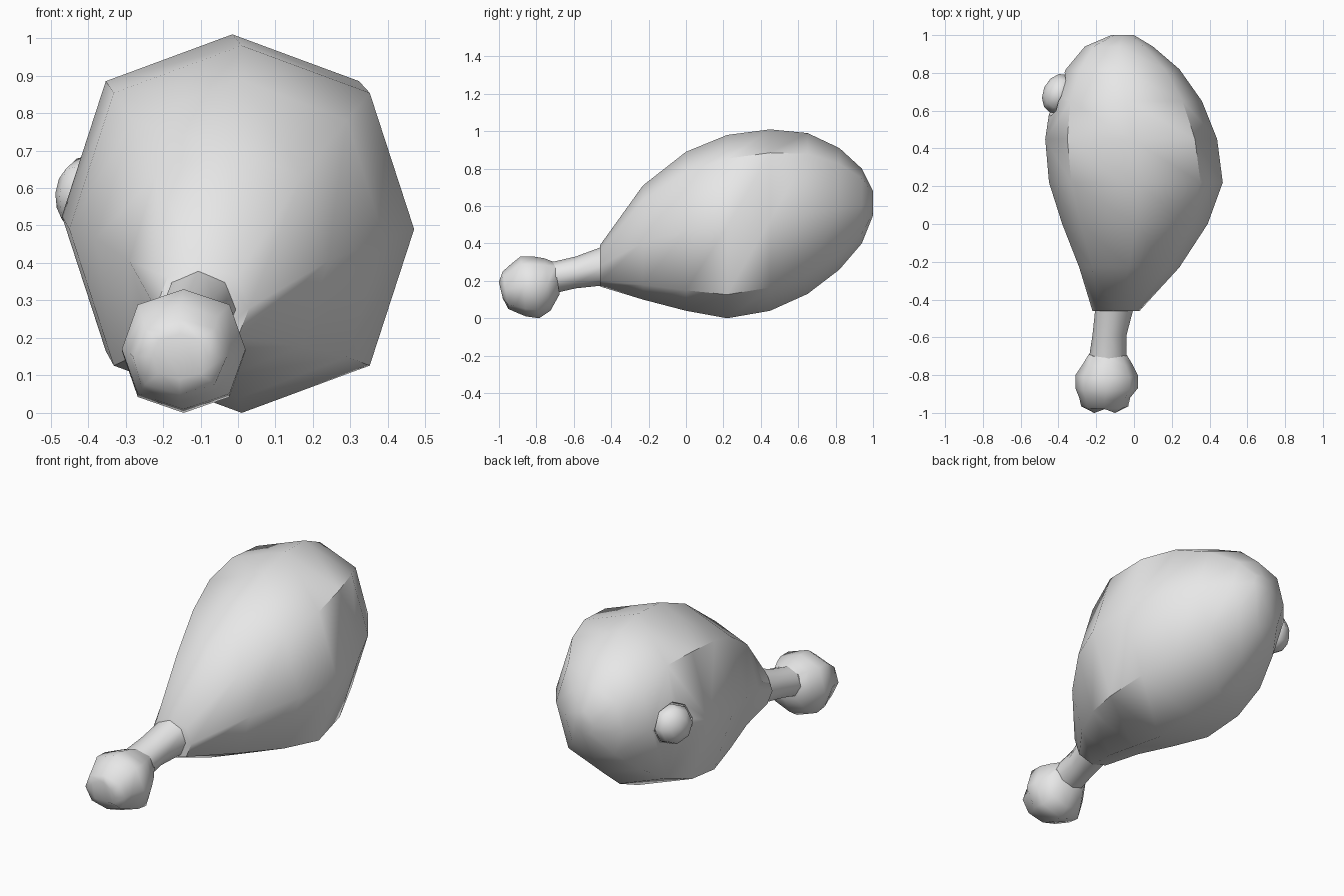
import bpy, bmesh, math
from mathutils import Vector

cube = bpy.data.objects.get("Cube")
if cube:
    bpy.data.objects.remove(cube)

grey = bpy.data.materials.new("plain grey")
grey.use_nodes = True
grey.diffuse_color = (0.8, 0.8, 0.8, 1)
grey.node_tree.nodes["Principled BSDF"].inputs["Base Color"].default_value = (0.8, 0.8, 0.8, 1)

SIDES = 8


def smooth(obj, degrees):
    bpy.ops.object.select_all(action="DESELECT")
    obj.select_set(True)
    bpy.context.view_layer.objects.active = obj
    bpy.ops.object.shade_smooth_by_angle(angle=math.radians(degrees))


def finish(name, bm):
    bmesh.ops.recalc_face_normals(bm, faces=bm.faces)
    mesh = bpy.data.meshes.new(name)
    bm.to_mesh(mesh)
    bm.free()
    mesh.materials.append(grey)
    obj = bpy.data.objects.new(name, mesh)
    bpy.context.collection.objects.link(obj)
    return obj


def loft(name, rows, square=1.05, lean=0.0, notch=0.0):
    """Eight-sided skin along y; each row is y, left, right, bottom, top."""
    bm = bmesh.new()
    rings = []
    for y, x0, x1, z0, z1 in rows:
        ring = []
        for k in range(SIDES):
            a = math.tau * k / SIDES
            f = square if k % 2 else 1
            ring.append(bm.verts.new(((x0 + x1) / 2 + f * math.cos(a) * (x1 - x0) / 2,
                                      y - lean * math.sin(a),
                                      (z0 + z1) / 2 + f * math.sin(a) * (z1 - z0) / 2)))
        rings.append(ring)
    for a, b in zip(rings, rings[1:]):
        for k in range(SIDES):
            j = (k + 1) % SIDES
            bm.faces.new((a[k], a[j], b[j], b[k]))
    bm.faces.new(rings[-1])
    first = rings[0]
    if notch:
        # two lobes meeting in an upright crease
        first[2].co.y += notch
        first[6].co.y += notch
        bm.faces.new(first[2:7])
        bm.faces.new(first[6:] + first[:3])
    else:
        bm.faces.new(first)
    return finish(name, bm)


# Meat
meat = loft("meat", [
    (-0.46, -0.22, 0.03, 0.17, 0.39),
    (-0.23, -0.29, 0.24, 0.10, 0.71),
    (0.0, -0.38, 0.39, 0.04, 0.89),
    (0.22, -0.45, 0.47, 0.0, 0.98),
    (0.45, -0.47, 0.44, 0.04, 1.01),
    (0.65, -0.44, 0.36, 0.13, 0.99),
    (0.82, -0.36, 0.24, 0.26, 0.91),
    (0.94, -0.26, 0.1, 0.4, 0.8),
    (1.0, -0.12, 0.0, 0.55, 0.68)])

# Socket sunk into the meat around the far end of the bone
outward = Vector((-0.9, 0.4, 0.08)).normalized()
turn = outward.to_track_quat("Z", "Y")
bm = bmesh.new()
bmesh.ops.create_cone(bm, cap_ends=True, segments=SIDES, radius1=0.11, radius2=0.16, depth=0.14)
for v in bm.verts:
    v.co = turn @ v.co + Vector((-0.42, 0.69, 0.58)) + outward * 0.02
cutter = finish("socket_cutter", bm)
cutter.hide_render = True
cutter.hide_viewport = True
cut = meat.modifiers.new("socket", "BOOLEAN")
cut.object = cutter
cut.operation = "DIFFERENCE"
cut.solver = "EXACT"
smooth(meat, 50)

# Far end of the bone
bm = bmesh.new()
bmesh.ops.create_uvsphere(bm, u_segments=SIDES, v_segments=6, radius=0.11)
for v in bm.verts:
    v.co = turn @ Vector((v.co.x, v.co.y, v.co.z * 0.75)) + Vector((-0.4, 0.69, 0.58))
smooth(finish("bone_far_end", bm), 60)

# Bone shaft
shaft = loft("bone_shaft", [
    (-0.72, -0.24, -0.04, 0.13, 0.3),
    (-0.59, -0.22, -0.04, 0.16, 0.33),
    (-0.4, -0.2, 0.01, 0.18, 0.4)], square=1)
smooth(shaft, 60)

# Two-lobed knuckle
knuckle = loft("bone_knuckle", [
    (-0.99, -0.23, -0.08, 0.09, 0.21),
    (-0.965, -0.28, -0.03, 0.05, 0.25),
    (-0.92, -0.29, -0.02, 0.03, 0.29),
    (-0.87, -0.31, 0.02, 0.01, 0.33),
    (-0.8, -0.31, 0.02, 0.0, 0.33),
    (-0.74, -0.27, -0.01, 0.04, 0.32),
    (-0.69, -0.24, -0.04, 0.13, 0.3)], lean=0.015, notch=0.025)
smooth(knuckle, 60)
